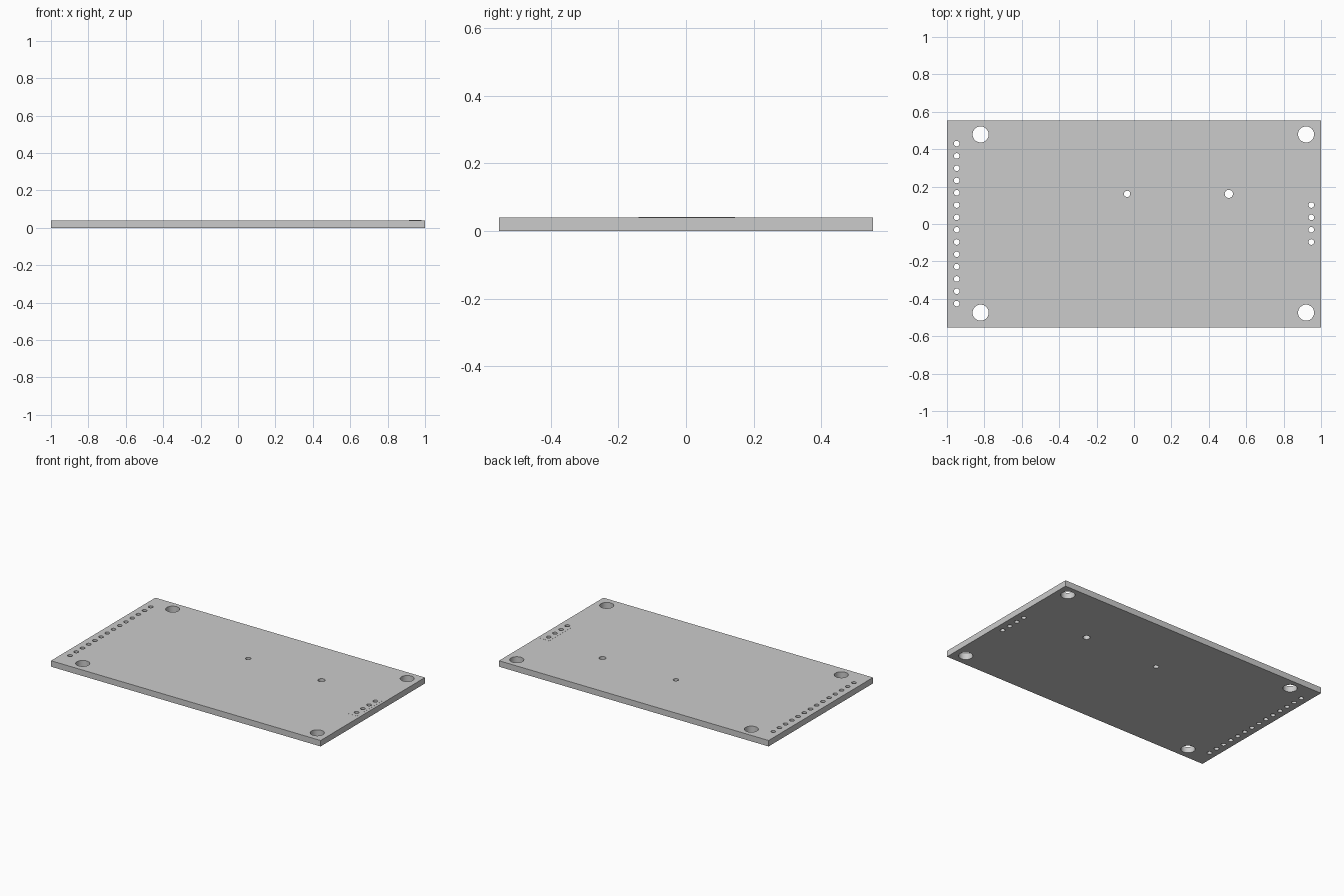
import bpy
from math import cos, sin, tau, radians

if "Cube" in bpy.data.objects:
    bpy.data.objects.remove(bpy.data.objects["Cube"])


def circle(x, y, r, n=32):
    return [(x + r * cos(tau * i / n), y + r * sin(tau * i / n)) for i in range(n)]


def rect(x0, y0, x1, y1):
    return [(x0, y0), (x1, y0), (x1, y1), (x0, y1)]


def plate(name, outline, holes, z0, z1):
    """Flat plate with through holes, extruded from a filled 2D curve."""
    cu = bpy.data.curves.new(name, 'CURVE')
    cu.dimensions = '2D'
    cu.fill_mode = 'BOTH'
    cu.extrude = (z1 - z0) / 2
    for loop in [outline] + holes:
        sp = cu.splines.new('POLY')
        sp.points.add(len(loop) - 1)
        for p, (x, y) in zip(sp.points, loop):
            p.co = (x, y, 0, 1)
        sp.use_cyclic_u = True
    ob = bpy.data.objects.new(name, cu)
    bpy.context.collection.objects.link(ob)
    ob.location.z = (z0 + z1) / 2
    bpy.ops.object.select_all(action='DESELECT')
    bpy.context.view_layer.objects.active = ob
    ob.select_set(True)
    bpy.ops.object.convert(target='MESH')
    # weld the caps to the walls
    bpy.ops.object.mode_set(mode='EDIT')
    bpy.ops.mesh.select_all(action='SELECT')
    bpy.ops.mesh.remove_doubles(threshold=0.0001)
    bpy.ops.mesh.normals_make_consistent(inside=False)
    bpy.ops.object.mode_set(mode='OBJECT')
    bpy.ops.object.shade_smooth_by_angle(angle=radians(30))
    return ob


PITCH, T = 0.0658, 0.04

# Mounting holes, pin rows and the two small centre holes
mounts = [circle(x, y, 0.043) for x in (-0.82, 0.92) for y in (-0.474, 0.479)]
left_pins = [circle(-0.948, 0.43 - i * PITCH, 0.015, 24) for i in range(14)]
right_pins = [circle(0.948, 0.101 - i * PITCH, 0.015, 24) for i in range(4)]
centre = [circle(-0.037, 0.161, 0.017, 24), circle(0.507, 0.161, 0.022, 24)]

# Circuit board
plate("circuit_board", rect(-1, -0.553, 1, 0.553),
      mounts + left_pins + right_pins + centre, 0, T)

# Thin outlined pad around the four-pin header
plate("header_pad", rect(0.913, -0.14, 0.981, 0.145), right_pins, T, T + 0.0006)
